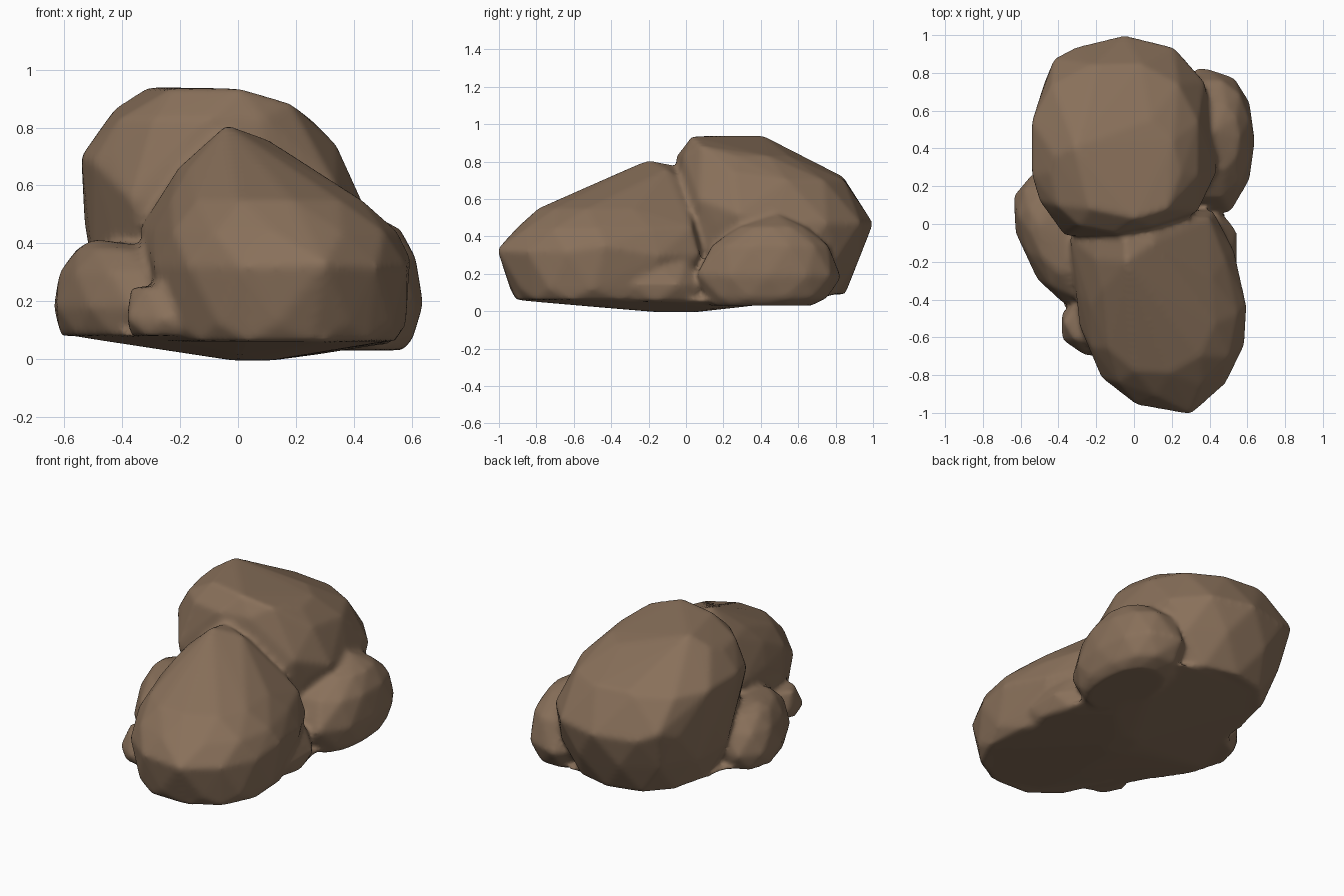
import bpy, bmesh, math

stone = bpy.data.materials.new("brown_stone")
stone.diffuse_color = (0.25, 0.163, 0.103, 1)
rocks = []


def soft(v):
    """Slightly squared-off sine, for boxier stone outlines."""
    return math.copysign(abs(v) ** 0.88, v)


def rock(name, sections, knobs=(), turn=0, sides=12):
    """Hull over stacked ovals (z, cx, cy, rx, ry) plus a few corner points."""
    bm = bmesh.new()
    c, s = math.cos(math.radians(turn)), math.sin(math.radians(turn))
    for i, (z, cx, cy, rx, ry) in enumerate(sections):
        for k in range(sides):
            a = 2 * math.pi * (k + 0.5 * (i % 2)) / sides
            u, v = rx * soft(math.cos(a)), ry * soft(math.sin(a))
            bm.verts.new((cx + u * c - v * s, cy + u * s + v * c, z))
    for p in knobs:
        bm.verts.new(p)
    hull = bmesh.ops.convex_hull(bm, input=bm.verts[:])
    inner = [g for g in hull["geom_interior"] if isinstance(g, bmesh.types.BMVert)]
    bmesh.ops.delete(bm, geom=inner, context='VERTS')
    bmesh.ops.recalc_face_normals(bm, faces=bm.faces[:])
    mesh = bpy.data.meshes.new(name)
    bm.to_mesh(mesh)
    bm.free()
    mesh.materials.append(stone)
    ob = bpy.data.objects.new(name, mesh)
    bpy.context.collection.objects.link(ob)
    rocks.append(ob)


# Tall boulder at the back, highest toward its front left
rock("back_boulder", [
    (0.09, -0.05, 0.43, 0.38, 0.42),
    (0.28, -0.05, 0.45, 0.46, 0.49),
    (0.47, -0.05, 0.46, 0.48, 0.54),
    (0.70, -0.10, 0.40, 0.455, 0.46),
    (0.83, -0.10, 0.27, 0.35, 0.32)],
    knobs=[(0.01, 0.03, 0.935), (-0.23, 0.08, 0.935), (-0.31, 0.41, 0.94),
           (-0.42, 0.36, 0.87), (0.18, 0.08, 0.885), (0.34, 0.25, 0.74),
           (-0.50, 0.12, 0.68), (-0.37, -0.06, 0.55), (0.34, 0.07, 0.60),
           (0.44, 0.28, 0.52), (-0.42, 0.88, 0.52), (-0.2, 0.84, 0.72)])

# Long sloping boulder at the front, peaking against the back one
rock("front_boulder", [
    (0.06, 0.15, -0.44, 0.39, 0.48),
    (0.12, 0.15, -0.44, 0.42, 0.50),
    (0.32, 0.14, -0.44, 0.44, 0.54),
    (0.44, 0.13, -0.42, 0.41, 0.49),
    (0.55, 0.09, -0.36, 0.33, 0.44),
    (0.66, 0.02, -0.22, 0.22, 0.28)],
    knobs=[(-0.04, -0.20, 0.81), (0.10, -0.10, 0.76), (-0.05, -0.06, 0.78),
           (-0.34, -0.07, 0.45), (0.30, -1.01, 0.33), (0.595, -0.43, 0.35),
           (0.42, 0.07, 0.30), (0.40, 0.03, 0.45), (0.53, -0.14, 0.30)],
    turn=13)

# Rounded stone on the right
rock("right_stone", [
    (0.03, 0.40, 0.40, 0.17, 0.27),
    (0.07, 0.40, 0.43, 0.21, 0.33),
    (0.19, 0.40, 0.44, 0.24, 0.38),
    (0.35, 0.40, 0.45, 0.22, 0.32),
    (0.45, 0.40, 0.46, 0.16, 0.19)],
    knobs=[(0.42, 0.49, 0.52), (0.51, 0.06, 0.20), (0.34, 0.83, 0.18)])

# Rounded stone on the left
rock("left_stone", [
    (0.08, -0.38, -0.08, 0.19, 0.34),
    (0.18, -0.38, -0.08, 0.22, 0.38),
    (0.30, -0.38, -0.07, 0.20, 0.33),
    (0.38, -0.40, -0.05, 0.14, 0.22)],
    knobs=[(-0.50, 0.00, 0.415)], turn=25, sides=10)

# Small stones tucked into the base
rock("small_front_stone", [
    (0.08, -0.16, -0.54, 0.21, 0.15),
    (0.14, -0.15, -0.54, 0.25, 0.17),
    (0.25, -0.16, -0.52, 0.21, 0.12)], sides=8)
rock("small_right_stone", [
    (0.05, 0.34, -0.16, 0.19, 0.24),
    (0.14, 0.34, -0.16, 0.22, 0.28),
    (0.26, 0.32, -0.18, 0.19, 0.24)], sides=8)

# Broad, slightly bellied underside joining all the stones
rock("underside", [(-0.005, 0.05, -0.05, 0.07, 0.10)],
     knobs=[(-0.55, 0.10, 0.085), (-0.58, -0.06, 0.08), (-0.34, -0.54, 0.085),
            (-0.15, -0.66, 0.07), (0.02, -0.85, 0.065), (0.30, -0.91, 0.06),
            (0.51, -0.66, 0.06), (0.52, -0.40, 0.06), (0.49, -0.10, 0.05),
            (0.47, 0.30, 0.05), (0.46, 0.50, 0.06), (0.42, 0.72, 0.07),
            (0.15, 0.80, 0.09), (-0.25, 0.80, 0.095), (-0.40, 0.60, 0.095),
            (0.00, -0.45, 0.02), (0.27, 0.15, 0.015), (0.0, -0.1, 0.25)])

# Merge the stones into one skin with softened creases
for ob in rocks:
    ob.select_set(True)
bpy.context.view_layer.objects.active = rocks[0]
bpy.ops.object.join()
cluster = rocks[0]
cluster.name = "rock_cluster"
skin = cluster.modifiers.new("skin", 'REMESH')
skin.mode = 'VOXEL'
skin.voxel_size = 0.016
skin.use_smooth_shade = True
blend = cluster.modifiers.new("blend", 'SMOOTH')
blend.factor = 0.5
blend.iterations = 6
